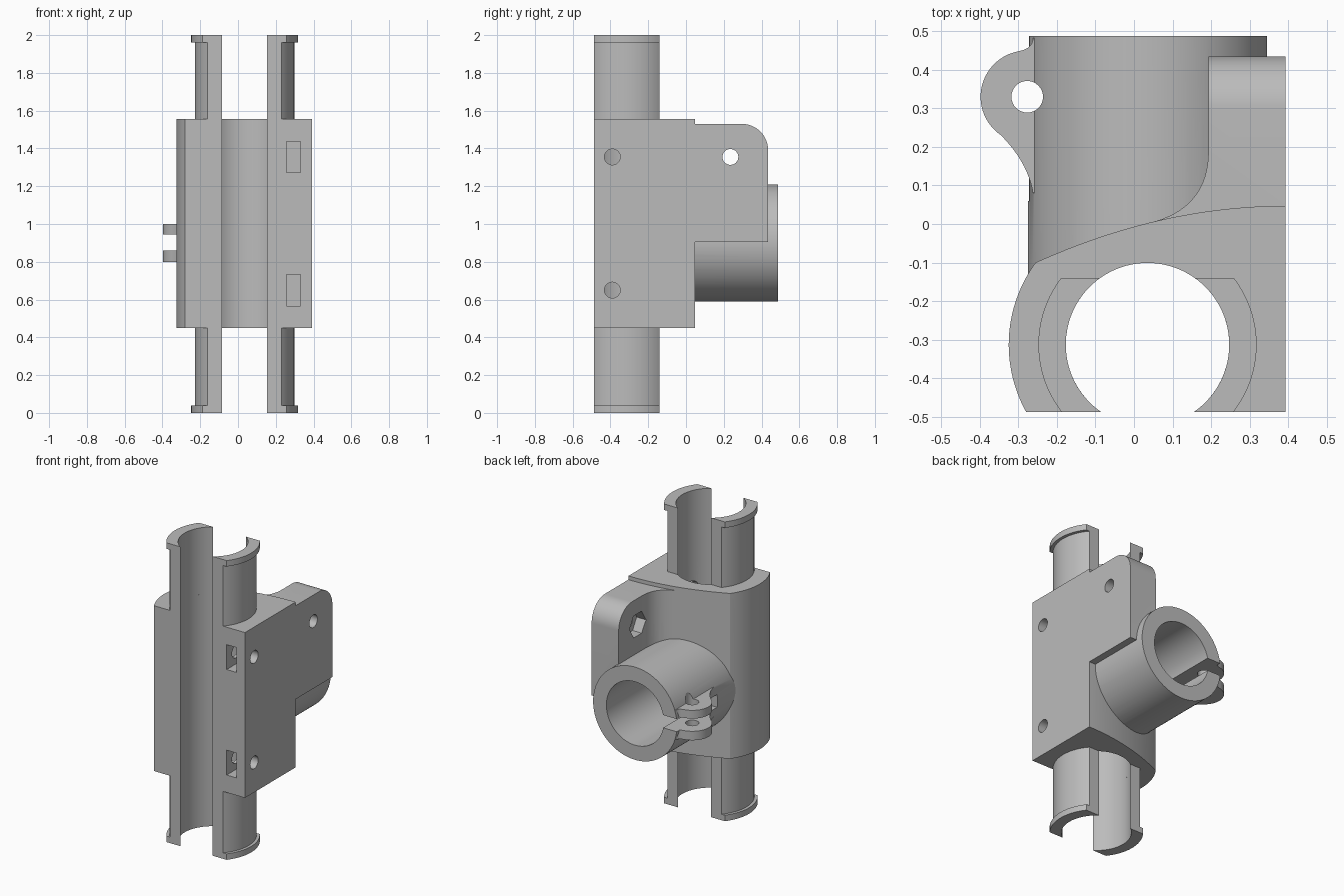
import bpy, bmesh
from math import sin, cos, radians, sqrt, asin, pi
from mathutils import Vector

cube = bpy.data.objects.get("Cube")
if cube:
    bpy.data.objects.remove(cube)

grey = bpy.data.materials.new("plain grey")
grey.use_nodes = True
colour = (0.5, 0.5, 0.5, 1)
grey.diffuse_color = colour
grey.node_tree.nodes["Principled BSDF"].inputs["Base Color"].default_value = colour

AXES = {"x": lambda u, v, h: (h, u, v),
        "y": lambda u, v, h: (u, h, v),
        "z": lambda u, v, h: (u, v, h)}


def arc(cx, cy, r, a0, a1, n=32):
    return [(cx + r * cos(a0 + (a1 - a0) * i / n),
             cy + r * sin(a0 + (a1 - a0) * i / n)) for i in range(n + 1)]


def circle(cx, cy, r, n=96):
    return arc(cx, cy, r, 0, 2 * pi, n)[:-1]


def bend(p, q, r, n=16):
    p, q, r = Vector(p), Vector(q), Vector(r)
    return [tuple(p * (1 - t) ** 2 + q * 2 * t * (1 - t) + r * t * t)
            for t in (i / n for i in range(n + 1))]


def rect(u0, u1, v0, v1):
    return [(u0, v0), (u1, v0), (u1, v1), (u0, v1)]


def prism(name, outline, lo, hi, axis="z"):
    """Extrude a flat outline along an axis."""
    bm = bmesh.new()
    place = AXES[axis]
    face = bm.faces.new([bm.verts.new(place(u, v, lo)) for u, v in outline])
    out = bmesh.ops.extrude_face_region(bm, geom=[face])
    moved = [g for g in out["geom"] if isinstance(g, bmesh.types.BMVert)]
    bmesh.ops.translate(bm, verts=moved, vec=place(0, 0, hi - lo))
    bmesh.ops.recalc_face_normals(bm, faces=bm.faces)
    mesh = bpy.data.meshes.new(name)
    bm.to_mesh(mesh)
    bm.free()
    mesh.materials.append(grey)
    ob = bpy.data.objects.new(name, mesh)
    bpy.context.collection.objects.link(ob)
    return ob


def activate(ob):
    bpy.ops.object.select_all(action="DESELECT")
    ob.select_set(True)
    bpy.context.view_layer.objects.active = ob


def combine(target, tool, operation):
    mod = target.modifiers.new("combine", "BOOLEAN")
    mod.operation, mod.solver, mod.object = operation, "EXACT", tool
    activate(target)
    bpy.ops.object.modifier_apply(modifier=mod.name)
    bpy.data.objects.remove(tool)


# Shared dimensions
CX, CY, BORE = 0.035, -0.313, 0.212
FRONT, SIDE = -0.488, 0.393
TUBE_Z = 0.90

# Main body: round on one side, square on the other, gently bowed back
back = [(x, 0.047 - 0.35 * (SIDE - x) ** 2)
        for x in (SIDE - 0.648 * i / 24 for i in range(25))]
a_back = pi - asin((back[-1][1] - CY) / 0.36)
a_front = pi + asin((CY - FRONT) / 0.36)
outline = [(SIDE, FRONT)] + back + arc(CX, CY, 0.36, a_back, a_front)[1:]
body = prism("clamp_body", outline, 0.45, 1.555)

# Side plate with a filleted root and a rounded top corner
outline = [(SIDE, -0.05), (SIDE, 0.435), (0.193, 0.435)]
outline += bend((0.193, 0.19), (0.193, 0.04), (0.04, 0.003)) + [(0.04, -0.05)]
plate = prism("side_plate", outline, 0.905, 1.53)
bm = bmesh.new()
bm.from_mesh(plate.data)
corner = [e for e in bm.edges
          if all(v.co.y > 0.43 and v.co.z > 1.52 for v in e.verts)]
bmesh.ops.bevel(bm, geom=corner, offset=0.14, segments=16,
                profile=0.5, affect="EDGES")
bm.to_mesh(plate.data)
bm.free()
combine(body, plate, "UNION")

# Rear tube
tube = prism("rear_tube", circle(CX, TUBE_Z, 0.31), -0.2, 0.488, "y")
combine(body, tube, "UNION")

# Screw ears on the rear tube
outline = [(-0.19, 0.08), (-0.19, 0.483)]
outline += bend((-0.262, 0.483), (-0.262, 0.455), (-0.30, 0.448), 8)
outline += arc(-0.278, 0.33, 0.12, radians(102), radians(235))
outline += bend((-0.347, 0.232), (-0.275, 0.16), (-0.262, 0.08))[1:]
ears = prism("screw_ears", outline, 0.80, 1.0)
combine(body, ears, "UNION")

# Bores, clamp slot and ear screw hole
cuts = [
    prism("main_bore", circle(CX, CY, BORE), 0.2, 1.8),
    prism("tube_bore", circle(CX, TUBE_Z, BORE), 0.0, 0.6, "y"),
    prism("clamp_slot", rect(-0.5, -0.1, 0.06, 0.6), 0.86, 0.945),
    prism("ear_hole", circle(-0.277, 0.33, 0.041, 32), 0.6, 1.2),
    prism("plate_hole", circle(0.235, 1.355, 0.042, 32), 0.1, 0.5, "x"),
    prism("nut_recess", circle(0.235, 1.355, 0.085, 6), 0.1, 0.26, "x"),
]
# Front nut pockets, each met by a cross hole from the side
for z in (0.65, 1.355):
    cuts.append(prism("nut_pocket", rect(0.258, 0.33, z - 0.083, z + 0.083),
                      -0.6, -0.31, "y"))
    cuts.append(prism("cross_hole", circle(-0.39, z, 0.042, 32), 0.2, 0.5, "x"))
for cut in cuts:
    combine(body, cut, "DIFFERENCE")
parts = [body]


# Half-sleeves above and below, each ending in a thin lip
def shell(radius, side):
    def angles(r):
        return asin((FRONT - CY) / r), asin((-0.14 - CY) / r)
    a0, a1 = angles(radius)
    b0, b1 = angles(BORE)
    pts = arc(0, CY, radius, a0, a1) + arc(0, CY, BORE, b1, b0)
    return [(CX + side * x, y) for x, y in pts]


for side, where in ((-1, "right"), (1, "left")):
    for level, z0, z1, l0, l1 in (("lower", 0.04, 0.45, 0, 0.04),
                                  ("upper", 1.555, 1.96, 1.96, 2)):
        parts.append(prism(f"{level}_{where}_sleeve", shell(0.263, side), z0, z1))
        parts.append(prism(f"{level}_{where}_lip", shell(0.283, side), l0, l1))

for part in parts:
    activate(part)
    bpy.ops.object.shade_smooth_by_angle(angle=radians(25))
